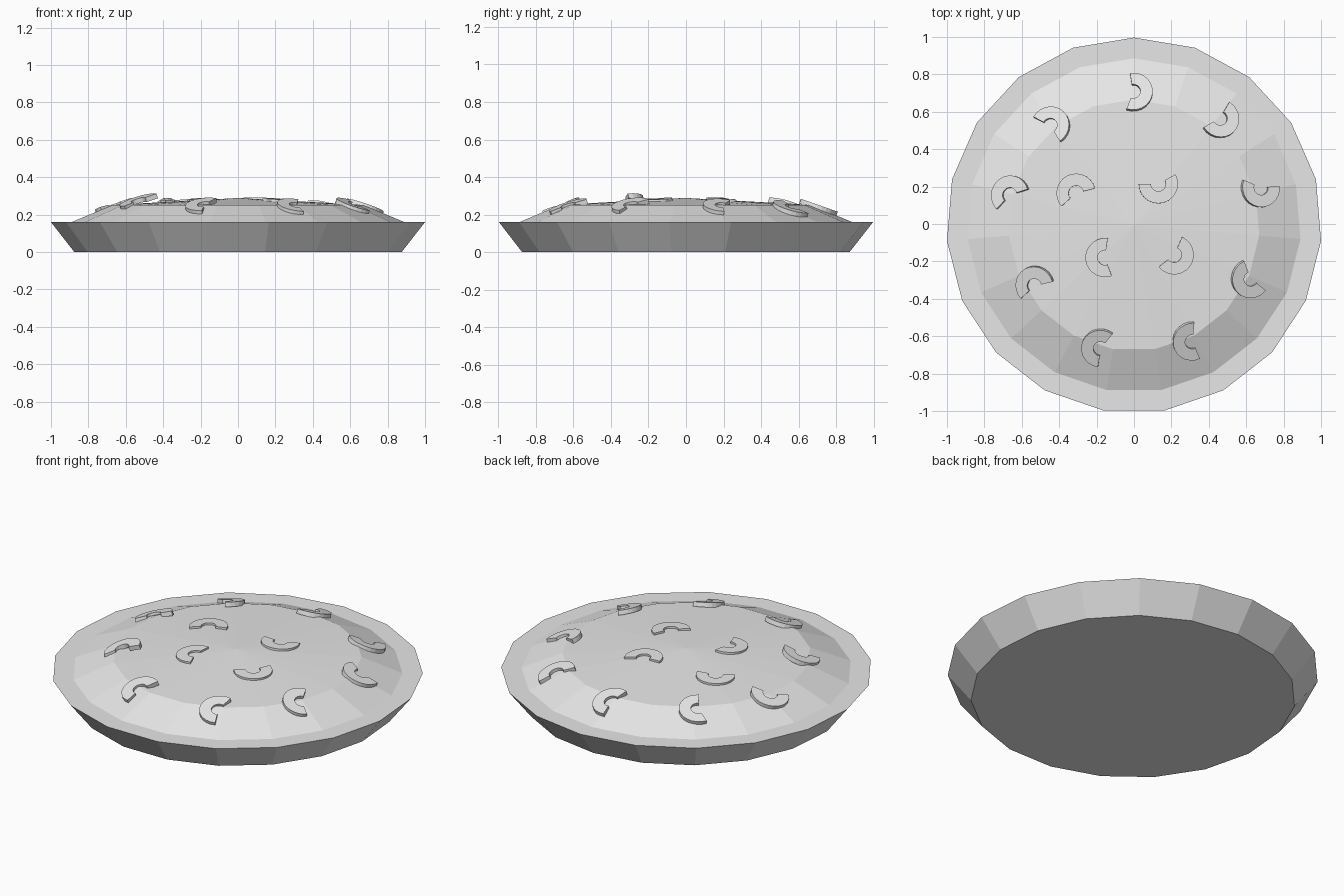
import bpy, bmesh, math
from mathutils import Matrix, Vector

if "Cube" in bpy.data.objects:
    bpy.data.objects.remove(bpy.data.objects["Cube"])

SIDES = 19
CY = -0.0068  # odd-sided outline sits slightly off its bounding-box centre

grey = bpy.data.materials.new("plain grey")
grey.diffuse_color = (0.8, 0.8, 0.8, 1)
grey.use_nodes = True
grey.node_tree.nodes["Principled BSDF"].inputs["Base Color"].default_value = grey.diffuse_color


def finish(name, bm):
    bmesh.ops.recalc_face_normals(bm, faces=bm.faces)
    mesh = bpy.data.meshes.new(name)
    bm.to_mesh(mesh)
    bm.free()
    mesh.materials.append(grey)
    obj = bpy.data.objects.new(name, mesh)
    bpy.context.collection.objects.link(obj)
    return obj


def lathe(name, profile):
    """Faceted turned shape; radius 0 makes a centre point."""
    bm = bmesh.new()
    rings = []
    for r, z in profile:
        if r == 0:
            rings.append([bm.verts.new((0, CY, z))] * SIDES)
            continue
        angles = [math.pi / 2 + 2 * math.pi * i / SIDES for i in range(SIDES)]
        rings.append([bm.verts.new((r * math.cos(a), CY + r * math.sin(a), z))
                      for a in angles])
    for lo, hi in zip(rings, rings[1:]):
        for i in range(SIDES):
            j = (i + 1) % SIDES
            bm.faces.new(dict.fromkeys((lo[i], lo[j], hi[j], hi[i])))
    return finish(name, bm)


# Bowl with flat rim, and the domed filling
lathe("bowl", [(0, 0), (0.878, 0), (1.0034, 0.16), (0.893, 0.16)])
lathe("filling", [(0.893, 0.16), (0.672, 0.252), (0, 0.289)])


def macaroni(name, x, y, mid):
    """Flat C-shaped piece resting on the filling, opening away from mid."""
    steps, span, thick = 14, math.radians(208), 0.026
    bm = bmesh.new()
    cols = []
    for i in range(steps + 1):
        a = math.radians(mid) + span * (i / steps - 0.5)
        cols.append([bm.verts.new((r * math.cos(a), r * math.sin(a), z))
                     for r, z in ((0.04, 0), (0.105, 0), (0.105, -thick), (0.04, -thick))])
    for a, b in zip(cols, cols[1:]):
        for k in range(4):
            m = (k + 1) % 4
            bm.faces.new((a[k], a[m], b[m], b[k]))
    bm.faces.new(cols[0])
    bm.faces.new(cols[-1])
    # Lay on the slope of the dome
    r = math.hypot(x, y)
    if r > 0.5:
        slope, z = 0.35, 0.266 - 0.36 * (r - 0.665)
    else:
        slope, z = 0.055, 0.289 - 0.055 * r + 0.011
    normal = Vector((slope * x / r, slope * y / r, 1)).normalized()
    tilt = Vector((0, 0, 1)).rotation_difference(normal).to_matrix().to_4x4()
    bm.transform(Matrix.Translation((x, y, z)) @ tilt)
    finish(name, bm)


# Position and arc direction of each piece
PIECES = [
    (-0.005, 0.71, -5), (-0.45, 0.527, 47), (0.46, 0.567, 315),
    (-0.665, 0.155, 121), (-0.31, 0.165, 118), (0.13, 0.215, 285),
    (0.68, 0.195, 262), (-0.155, -0.18, 186), (0.215, -0.165, 322),
    (0.627, -0.293, 218), (-0.533, -0.332, 118), (-0.178, -0.668, 157),
    (0.313, -0.63, 190),
]
for n, (x, y, mid) in enumerate(PIECES, 1):
    macaroni(f"macaroni_{n:02d}", x, y, mid)
